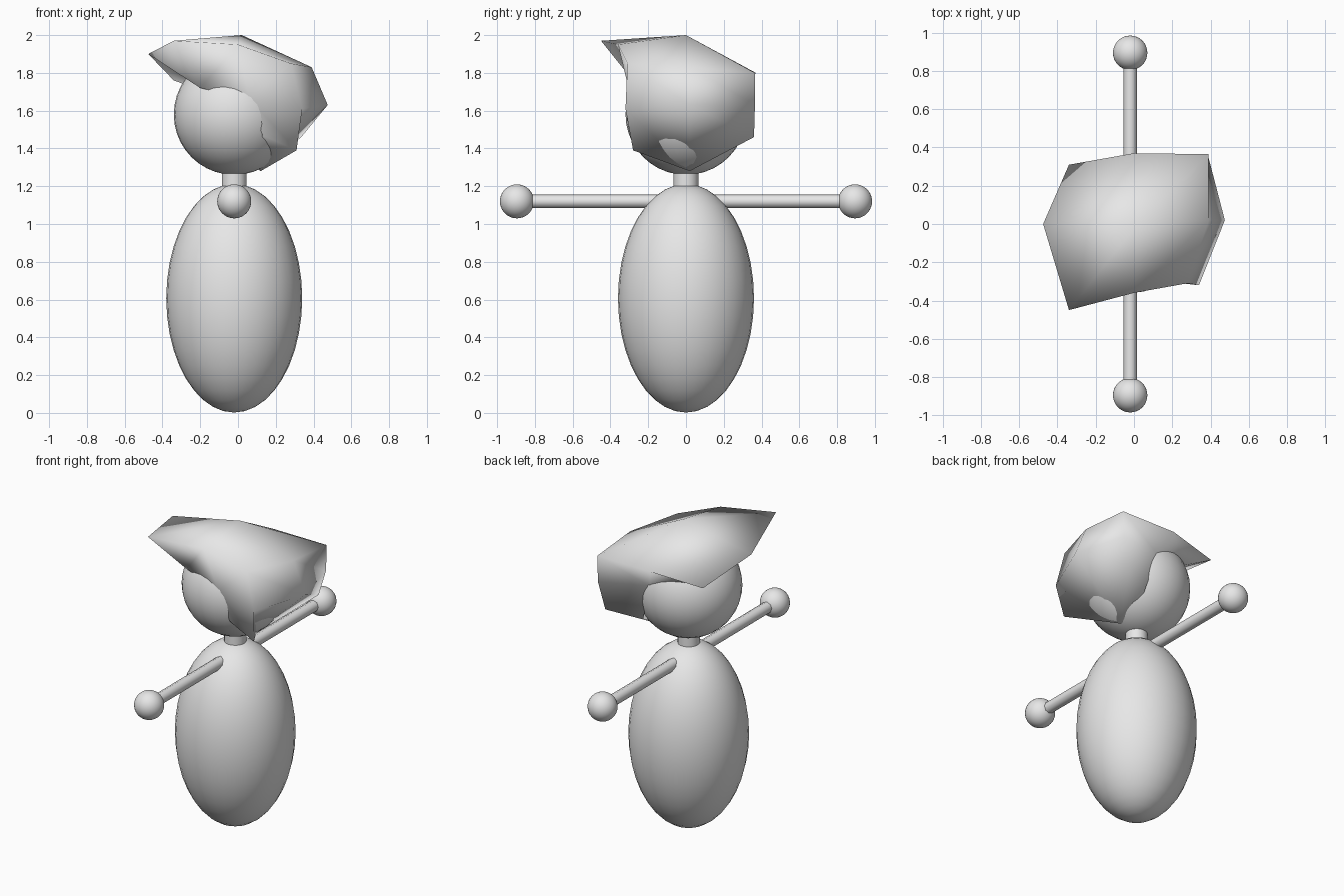
import bpy, bmesh, math

if "Cube" in bpy.data.objects:
    bpy.data.objects.remove(bpy.data.objects["Cube"])

CX = -0.02  # the body axis sits slightly off centre

grey = bpy.data.materials.new("plain grey")
grey.diffuse_color = (0.8, 0.8, 0.8, 1)
grey.use_nodes = True
grey.node_tree.nodes["Principled BSDF"].inputs["Base Color"].default_value = grey.diffuse_color


def finish(ob, name):
    ob.name = name
    ob.data.materials.append(grey)
    for p in ob.data.polygons:
        p.use_smooth = True
    return ob


def ball(name, loc, radii):
    bpy.ops.mesh.primitive_uv_sphere_add(segments=32, ring_count=20, location=loc)
    ob = bpy.context.object
    ob.scale = radii
    bpy.ops.object.transform_apply(location=False, rotation=False, scale=True)
    return finish(ob, name)


# body, head and neck
ball("body", (CX, 0, 0.607), (0.36, 0.36, 0.605))
ball("head", (CX, 0, 1.58), (0.32, 0.32, 0.32))
bpy.ops.mesh.primitive_cylinder_add(vertices=24, radius=0.066, depth=0.24,
                                    location=(CX, 0, 1.23))
finish(bpy.context.object, "neck")
bpy.ops.object.shade_smooth_by_angle(angle=math.radians(40))

# arms and hands
for side, label in ((-1, "right"), (1, "left")):
    bpy.ops.mesh.primitive_cylinder_add(vertices=8, radius=0.036, depth=0.85,
                                        location=(CX, side * 0.465, 1.12),
                                        rotation=(math.pi / 2, 0, math.pi / 8 * 0))
    finish(bpy.context.object, label + "_arm")
    bpy.ops.object.shade_smooth_by_angle(angle=math.radians(50))
    ball(label + "_hand", (CX, side * 0.895, 1.12), (0.09, 0.09, 0.09))

# hair: rows run from under the fringe, over the top, down the back
rows = [
    [(-0.20, -0.25, 1.72), (-0.18, 0.00, 1.74), (-0.20, 0.22, 1.71)],   # under fringe
    [(-0.34, -0.45, 1.97), (-0.475, 0.00, 1.90), (-0.34, 0.31, 1.76)],  # fringe tips
    [(0.00, -0.36, 1.95), (0.02, 0.00, 2.00), (0.00, 0.37, 1.80)],      # crown
    [(0.28, -0.31, 1.85), (0.39, 0.02, 1.83), (0.39, 0.365, 1.80)],     # upper back
    [(0.34, -0.32, 1.61), (0.475, 0.02, 1.63), (0.385, 0.365, 1.63)],   # middle back
    [(0.31, -0.28, 1.39), (0.12, 0.02, 1.28), (0.335, 0.36, 1.46)],     # nape tips
    [(0.13, -0.27, 1.47), (0.00, 0.02, 1.36), (0.13, 0.26, 1.41)],      # under nape
]
temples = [(0.06, -0.29, 1.66), (0.06, 0.29, 1.66)]

bm = bmesh.new()
grid = [[bm.verts.new(co) for co in row] for row in rows]
for a, b in zip(grid, grid[1:]):
    for j in range(2):
        bm.faces.new((a[j], a[j + 1], b[j + 1], b[j]))
for j, co in zip((0, 2), temples):
    t = bm.verts.new(co)
    col = [row[j] for row in grid]
    for quad in ((col[0], col[1], col[2], t), (t, col[2], col[3], col[4]),
                 (t, col[4], col[5], col[6])):
        bm.faces.new(quad)
bmesh.ops.recalc_face_normals(bm, faces=bm.faces)
# make sure the crown faces upwards
grid[2][1].normal_update()
if grid[2][1].normal.z < 0:
    bmesh.ops.reverse_faces(bm, faces=bm.faces)
mesh = bpy.data.meshes.new("hair")
bm.to_mesh(mesh)
bm.free()
hair = bpy.data.objects.new("hair", mesh)
bpy.context.collection.objects.link(hair)
finish(hair, "hair")
